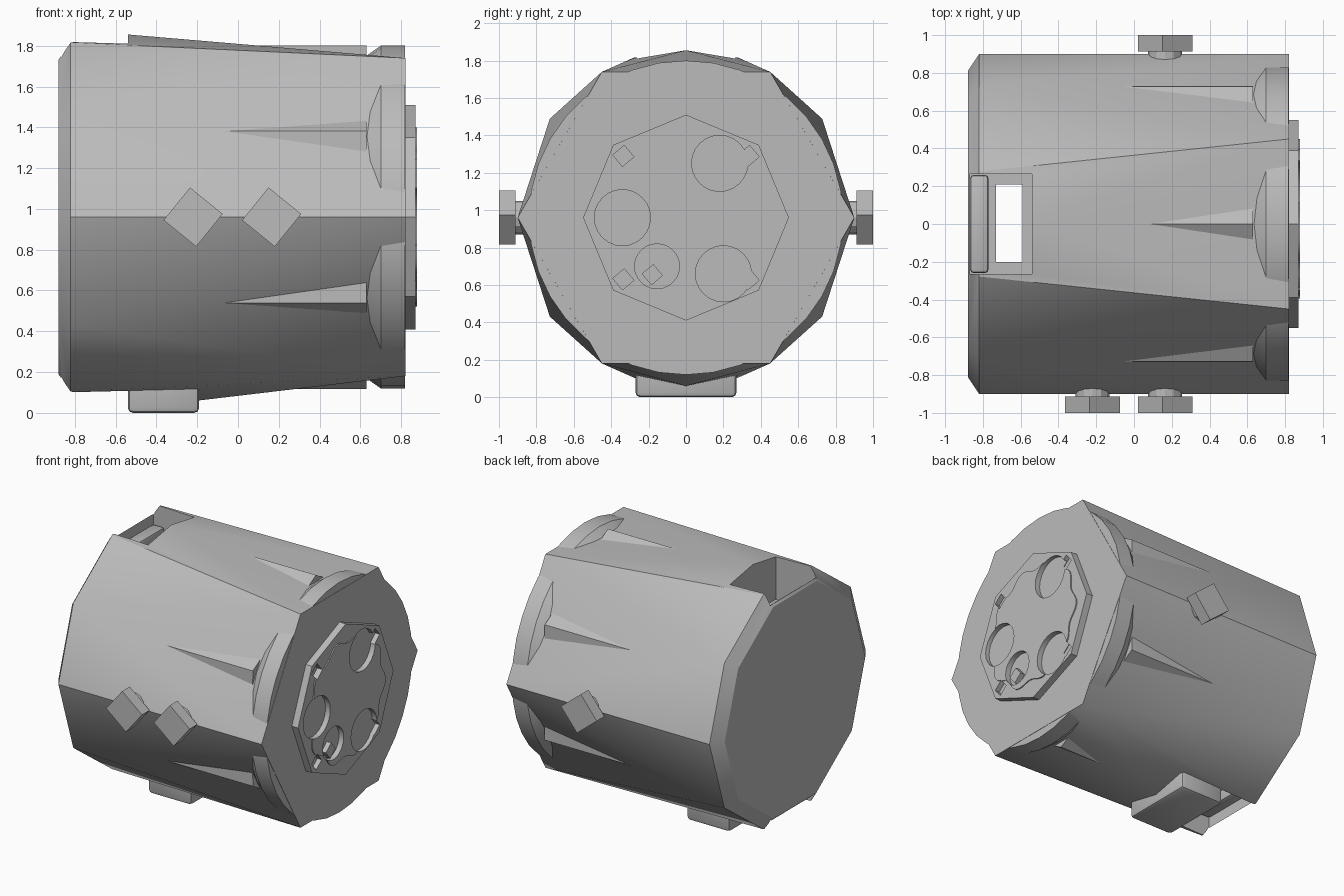
import bpy, bmesh, math
from mathutils import Matrix, Vector

cube = bpy.data.objects.get("Cube")
if cube:
    bpy.data.objects.remove(cube)

ZC = 0.96  # height of the long axis
grey = bpy.data.materials.new("mid_grey")
grey.use_nodes = True
colour = (0.5, 0.5, 0.5, 1)
grey.diffuse_color = colour
grey.node_tree.nodes["Principled BSDF"].inputs["Base Color"].default_value = colour


def finish(name, bm, angle=25):
    bmesh.ops.recalc_face_normals(bm, faces=bm.faces)
    mesh = bpy.data.meshes.new(name)
    bm.to_mesh(mesh)
    bm.free()
    obj = bpy.data.objects.new(name, mesh)
    bpy.context.collection.objects.link(obj)
    mesh.materials.append(grey)
    shade(obj, angle)
    return obj


def select(obj):
    bpy.ops.object.select_all(action="DESELECT")
    obj.select_set(True)
    bpy.context.view_layer.objects.active = obj


def shade(obj, angle):
    select(obj)
    bpy.ops.object.shade_smooth_by_angle(angle=math.radians(angle))


def ring(x, radius, sides, start=0):
    """Points of a polygon around the long axis; angle 0 points to +y."""
    pts = []
    for i in range(sides):
        a = start + math.tau * i / sides
        r = radius(a) if callable(radius) else radius
        pts.append(Vector((x, r * math.cos(a), ZC + r * math.sin(a))))
    return pts


def loft(name, rings, angle=25):
    bm = bmesh.new()
    loops = [[bm.verts.new(p) for p in r] for r in rings]
    for a, b in zip(loops, loops[1:]):
        for i in range(len(a)):
            j = (i + 1) % len(a)
            bm.faces.new((a[i], a[j], b[j], b[i]))
    bm.faces.new(loops[0])
    bm.faces.new(loops[-1])
    return finish(name, bm, angle)


def box(name, lo, hi, bevel=0, turn=None):
    bm = bmesh.new()
    lo, hi = Vector(lo), Vector(hi)
    bmesh.ops.create_cube(bm, size=1)
    bmesh.ops.scale(bm, vec=hi - lo, verts=bm.verts)
    if bevel:
        bmesh.ops.bevel(bm, geom=bm.edges[:], offset=bevel, segments=2, affect="EDGES", profile=0.5)
    if turn:
        bmesh.ops.rotate(bm, matrix=turn, verts=bm.verts)
    bmesh.ops.translate(bm, vec=(lo + hi) / 2, verts=bm.verts)
    return finish(name, bm)


def rod(name, centre, radius, depth, axis, sides=24):
    bm = bmesh.new()
    bmesh.ops.create_cone(bm, cap_ends=True, segments=sides, radius1=radius, radius2=radius, depth=depth)
    bmesh.ops.rotate(bm, matrix=Matrix.Rotation(math.pi / 2, 3, axis), verts=bm.verts)
    bmesh.ops.translate(bm, vec=centre, verts=bm.verts)
    return finish(name, bm)


def cut(obj, cutter, angle=25):
    cutter.hide_render = True
    select(obj)
    mod = obj.modifiers.new("cut", "BOOLEAN")
    mod.operation, mod.object, mod.solver = "DIFFERENCE", cutter, "EXACT"
    bpy.ops.object.modifier_apply(modifier=mod.name)
    bpy.data.objects.remove(cutter)
    shade(obj, angle)


# Body: ten-sided at one end, hexagonal at the other, with a peak above and below
bm = bmesh.new()
points = ring(-0.88, 0.81, 10) + ring(-0.82, 0.9, 10) + ring(0.82, 0.9, 6)
points += [Vector((-0.54, 0, 1.855)), Vector((-0.2, 0, 0.06))]
for p in points:
    bm.verts.new(p)
bmesh.ops.convex_hull(bm, input=bm.verts[:])
body = finish("body", bm)

# Feed openings above and below, joined by a shaft
cut(body, box("top_opening", (-0.868, -0.265, 1.5), (-0.54, 0.265, 2.1)))
cut(body, box("bottom_opening", (-0.868, -0.265, -0.2), (-0.54, 0.265, 0.42)))
cut(body, box("shaft", (-0.73, -0.2, 0.2), (-0.59, 0.21, 1.7)))

# Raised inner lip along the end wall of each opening
for name, z0, z1 in (("top_lip", 1.45, 1.68), ("bottom_lip", 0.24, 0.47)):
    box(name, (-0.868, -0.26, z0), (-0.77, 0.26, z1), 0.02)

# Foot under the body
box("foot", (-0.54, -0.27, 0), (-0.19, 0.27, 0.3), 0.025)

# Collar that swells out of the flat sides
loft("collar", [ring(0.6, 0.77, 36), ring(0.7, 0.84, 36), ring(0.818, 0.84, 36)])

# Tapering ridges, one on each flat side
for i in range(6):
    a = math.radians(30 + 60 * i)
    out = Vector((0, math.cos(a), math.sin(a)))
    side = Vector((0, -math.sin(a), math.cos(a)))
    base = Vector((0, 0, ZC))
    section = [base + out * 0.842, base + out * 0.74 + side * 0.18, base + out * 0.74 - side * 0.18]
    bm = bmesh.new()
    loops = [[bm.verts.new(p + Vector((x, 0, 0))) for p in section] for x in (-0.4, 0.63)]
    for k in range(3):
        m = (k + 1) % 3
        bm.faces.new((loops[0][k], loops[0][m], loops[1][m], loops[1][k]))
    bm.faces.new(loops[0])
    bm.faces.new(loops[1])
    finish("ridge_%d" % (i + 1), bm)

# Square-headed bolts, two in front and one behind
tilt = Matrix.Rotation(math.radians(39), 3, "Y")
for name, x, s in (("front_bolt_right", -0.22, -1), ("front_bolt_left", 0.165, -1), ("back_bolt", 0.165, 1)):
    y0, y1 = sorted((0.912 * s, 1.0 * s))
    box(name, (x - 0.103, y0, ZC - 0.103), (x + 0.103, y1, ZC + 0.103), 0, tilt)
    rod(name + "_stem", (x, 0.88 * s, ZC), 0.09, 0.08, "X", 12)

# Octagonal end plate with a wavy cap
plate = loft("end_plate", [ring(0.8, 0.55, 8), ring(0.87, 0.55, 8)])
cap = loft("wavy_cap", [ring(x, lambda a: 0.43 + 0.022 * math.cos(10 * a + 0.6), 80) for x in (0.85, 0.878)])

# Round pockets and square sockets in the plate and cap
pockets = [(0.18, 1.25, 0.15), (-0.34, ZC, 0.15), (0.2, 0.66, 0.15), (-0.155, 0.7, 0.12)]
sockets = [(y, z) for y in (-0.335, 0.335) for z in (0.63, 1.29)]
quarter = Matrix.Rotation(math.radians(40), 3, "X")
for part in (plate, cap):
    for y, z, r in pockets:
        cut(part, rod("pocket", (0.88, y, z), r, 0.08, "Y"))
    for y, z in sockets:
        cut(part, box("socket", (0.835, y - 0.04, z - 0.04), (0.95, y + 0.04, z + 0.04), 0, quarter))

# Small square peg in the lower pocket
box("peg", (0.83, -0.22, 0.615), (0.875, -0.14, 0.695), 0, quarter)
